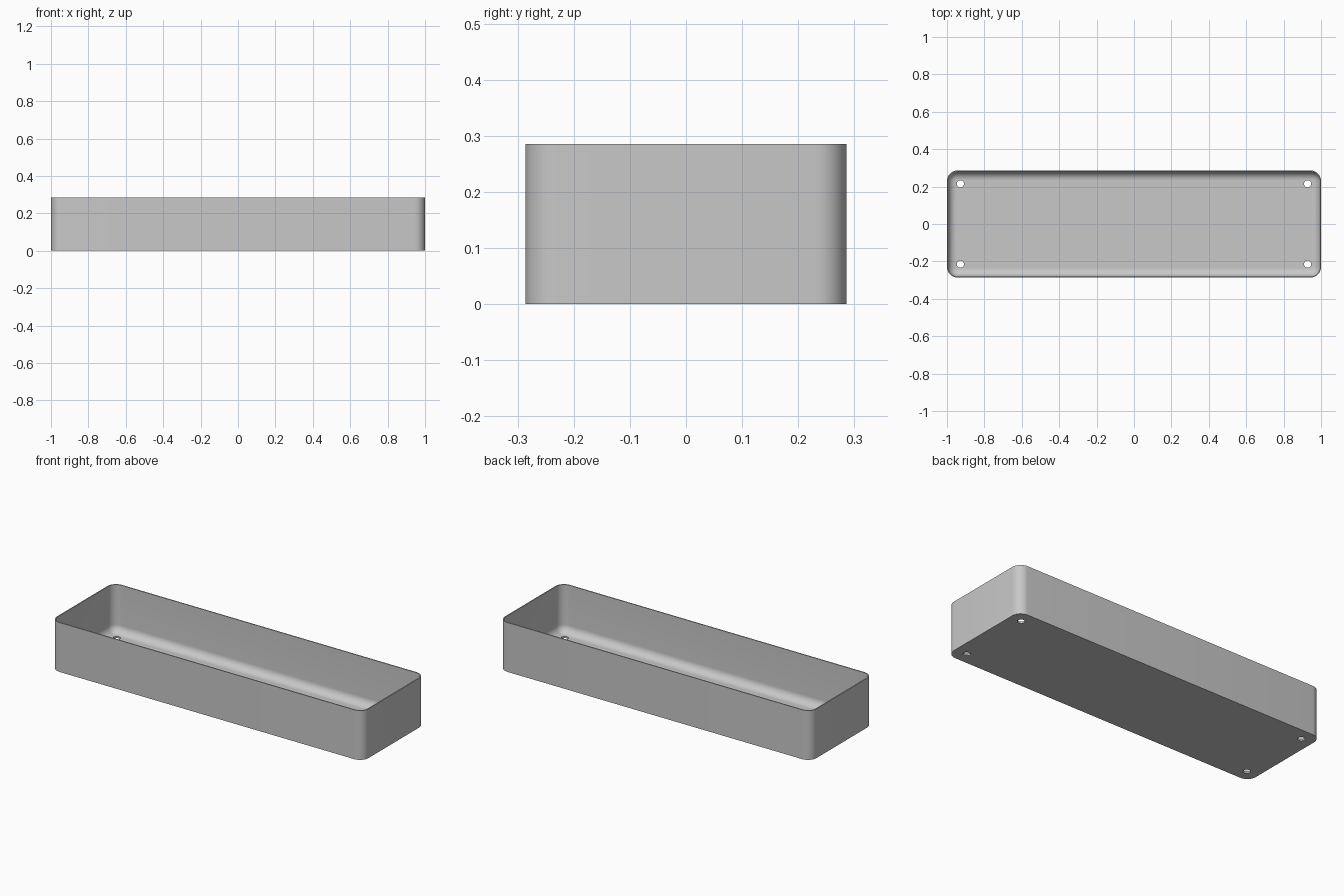
import bpy, bmesh
from math import sin, cos, pi, radians

cube = bpy.data.objects.get("Cube")
if cube:
    bpy.data.objects.remove(cube, do_unlink=True)

HALF_X, HALF_Y, HEIGHT = 1.0, 0.286, 0.286
CORNER, WALL, FLOOR, FILLET = 0.055, 0.006, 0.01, 0.045
STEPS = 10

grey = bpy.data.materials.new("plain_grey")
grey.use_nodes = True
colour = (0.58, 0.58, 0.58, 1)
grey.diffuse_color = colour
grey.node_tree.nodes["Principled BSDF"].inputs["Base Color"].default_value = colour


def ring(bm, inset, z):
    """Rounded rectangle, moved inwards by inset."""
    r = CORNER - inset
    verts = []
    for quarter, (sx, sy) in enumerate([(1, 1), (-1, 1), (-1, -1), (1, -1)]):
        for i in range(STEPS + 1):
            a = (quarter + i / STEPS) * pi / 2
            verts.append(bm.verts.new((sx * (HALF_X - CORNER) + r * cos(a),
                                       sy * (HALF_Y - CORNER) + r * sin(a), z)))
    return verts


# Tray shell: outer wall, rim, inner wall and rounded inner floor edge
levels = [(0, 0), (0, HEIGHT), (WALL, HEIGHT)]
for i in range(STEPS + 1):
    a = i / STEPS * pi / 2
    levels.append((WALL + FILLET * (1 - cos(a)), FLOOR + FILLET * (1 - sin(a))))

bm = bmesh.new()
rings = [ring(bm, *level) for level in levels]
for low, high in zip(rings, rings[1:]):
    n = len(low)
    for i in range(n):
        j = (i + 1) % n
        bm.faces.new((low[i], low[j], high[j], high[i]))
bm.faces.new(rings[0][::-1])
bm.faces.new(rings[-1])
bmesh.ops.recalc_face_normals(bm, faces=bm.faces[:])
mesh = bpy.data.meshes.new("tray")
bm.to_mesh(mesh)
bm.free()
mesh.materials.append(grey)
tray = bpy.data.objects.new("tray", mesh)
bpy.context.collection.objects.link(tray)

# Screw holes through the floor near each corner
for sx in (-1, 1):
    for sy in (-1, 1):
        bpy.ops.mesh.primitive_cylinder_add(vertices=32, radius=0.019, depth=0.1,
                                            location=(sx * 0.928, sy * 0.215, 0))
        cutter = bpy.context.object
        cutter.name = "hole_cutter"
        cutter.data.materials.append(grey)
        cutter.hide_render = True
        cut = tray.modifiers.new("screw_hole", "BOOLEAN")
        cut.operation = "DIFFERENCE"
        cut.solver = "EXACT"
        cut.object = cutter

# Apply the cuts, then remove the cutters
bpy.ops.object.select_all(action="DESELECT")
tray.select_set(True)
bpy.context.view_layer.objects.active = tray
for name in [m.name for m in tray.modifiers]:
    cutter = tray.modifiers[name].object
    bpy.ops.object.modifier_apply(modifier=name)
    bpy.data.objects.remove(cutter, do_unlink=True)
bpy.ops.object.shade_smooth_by_angle(angle=radians(30))
